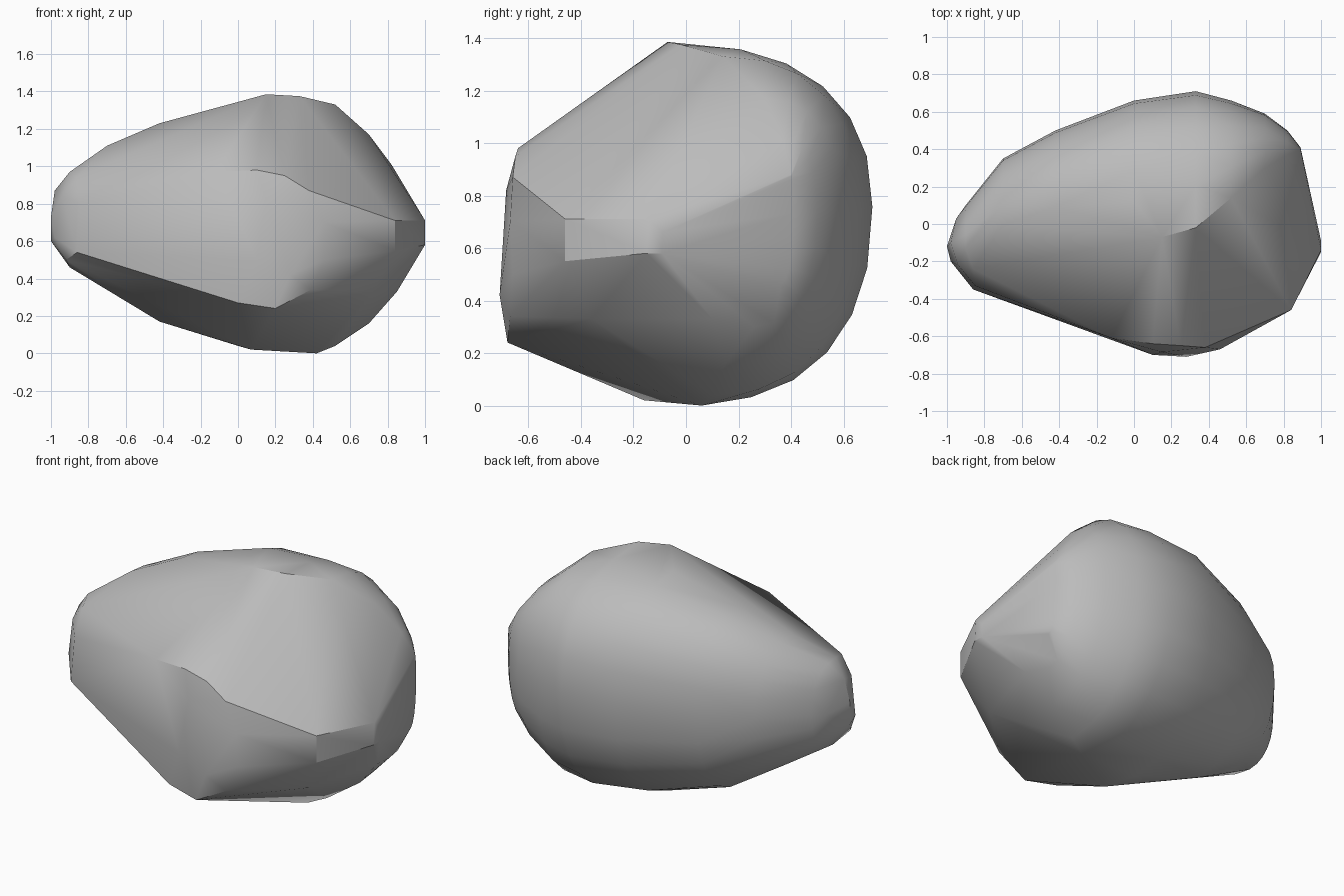
import bpy
import bmesh
import math

# Remove the default cube only
default_cube = bpy.data.objects.get("Cube")
if default_cube:
    bpy.data.objects.remove(default_cube, do_unlink=True)


def make_material(name, colour):
    material = bpy.data.materials.new(name)
    material.use_nodes = True
    material.diffuse_color = colour
    material.node_tree.nodes["Principled BSDF"].inputs["Base Color"].default_value = colour
    return material


def bulge(t, power=0.86):
    """Quarter of a slightly squared ellipse: outward and vertical fractions."""
    angle = t * math.pi / 2
    return math.cos(angle) ** power, math.sin(angle) ** power


def back_section(x, ridge, back_y, keel, steps=6):
    """Rounded back contour from the ridge, around the back, down to the keel."""
    mid_z = 0.7 + 0.08 * back_y
    points = []
    for end_y, end_z in (ridge, keel):
        for step in range(steps + 1):
            out, up = bulge(step / steps)
            points.append((x, end_y + (back_y - end_y) * out,
                           mid_z + (end_z - mid_z) * up))
    return points


# Rounded back: station x, ridge (y, z), furthest back y, keel (y, z)
back_stations = [
    (-0.9, (-0.13, 0.97), 0.1, (-0.1, 0.46)),
    (-0.7, (0.0, 1.11), 0.35, (-0.03, 0.34)),
    (-0.42, (0.09, 1.23), 0.5, (0.04, 0.17)),
    (0.0, (0.12, 1.34), 0.66, (0.0, 0.04)),
    (0.33, (-0.02, 1.375), 0.71, (0.04, 0.01)),
    (0.52, (0.14, 1.33), 0.66, (0.1, 0.04)),
    (0.7, (0.3, 1.17), 0.59, (0.15, 0.16)),
    (0.82, (0.37, 1.01), 0.5, (0.26, 0.3)),
    (0.89, (0.4, 0.88), 0.41, (0.34, 0.45)),
]

# Corners of the chipped flat facets
front_corners = [
    (-0.12, -0.61, 0.97), (0.1, -0.64, 0.98), (0.25, -0.65, 0.95),
    (0.38, -0.66, 0.87), (0.46, -0.67, 0.7), (0.46, -0.66, 0.5),
    (0.39, -0.67, 0.34), (0.2, -0.68, 0.24), (0.0, -0.65, 0.27),
    (0.1, -0.7, 0.5), (0.28, -0.71, 0.42), (0.15, -0.685, 0.82),
]
left_corners = [
    (0.84, -0.46, 0.71), (0.84, -0.46, 0.55), (1, -0.14, 0.71),
    (1, -0.09, 0.66), (1, -0.09, 0.58), (1, -0.15, 0.58),
    (0.72, -0.36, 0.33), (0.85, 0.1, 0.33),
]
tip_corners = [
    (-1, -0.12, 0.6), (-1, -0.12, 0.73), (-0.98, -0.1, 0.87),
    (-0.98, -0.2, 0.62), (-0.95, 0.03, 0.7), (-0.86, -0.24, 0.94),
    (-0.85, -0.33, 0.8), (-0.86, -0.35, 0.54), (-0.92, -0.24, 0.5),
    (-0.94, -0.22, 0.84),
]
crown_and_base = [(0.15, -0.07, 1.385), (0.07, -0.16, 0.02), (0.42, 0.06, 0)]

corners = front_corners + left_corners + tip_corners + crown_and_base
for station in back_stations:
    corners += back_section(*station)

# Boulder: one hull wrapped around the corners and the rounded back
bm = bmesh.new()
for corner in corners:
    bm.verts.new(corner)
bmesh.ops.remove_doubles(bm, verts=bm.verts[:], dist=0.005)
bmesh.ops.convex_hull(bm, input=bm.verts[:])
loose = [vert for vert in bm.verts if not vert.link_faces]
bmesh.ops.delete(bm, geom=loose, context="VERTS")
bmesh.ops.recalc_face_normals(bm, faces=bm.faces[:])
mesh = bpy.data.meshes.new("boulder")
bm.to_mesh(mesh)
bm.free()
mesh.materials.append(make_material("stone grey", (0.5, 0.5, 0.5, 1)))

boulder = bpy.data.objects.new("boulder", mesh)
bpy.context.collection.objects.link(boulder)
bpy.ops.object.select_all(action="DESELECT")
boulder.select_set(True)
bpy.context.view_layer.objects.active = boulder
bpy.ops.object.shade_smooth_by_angle(angle=math.radians(30))
